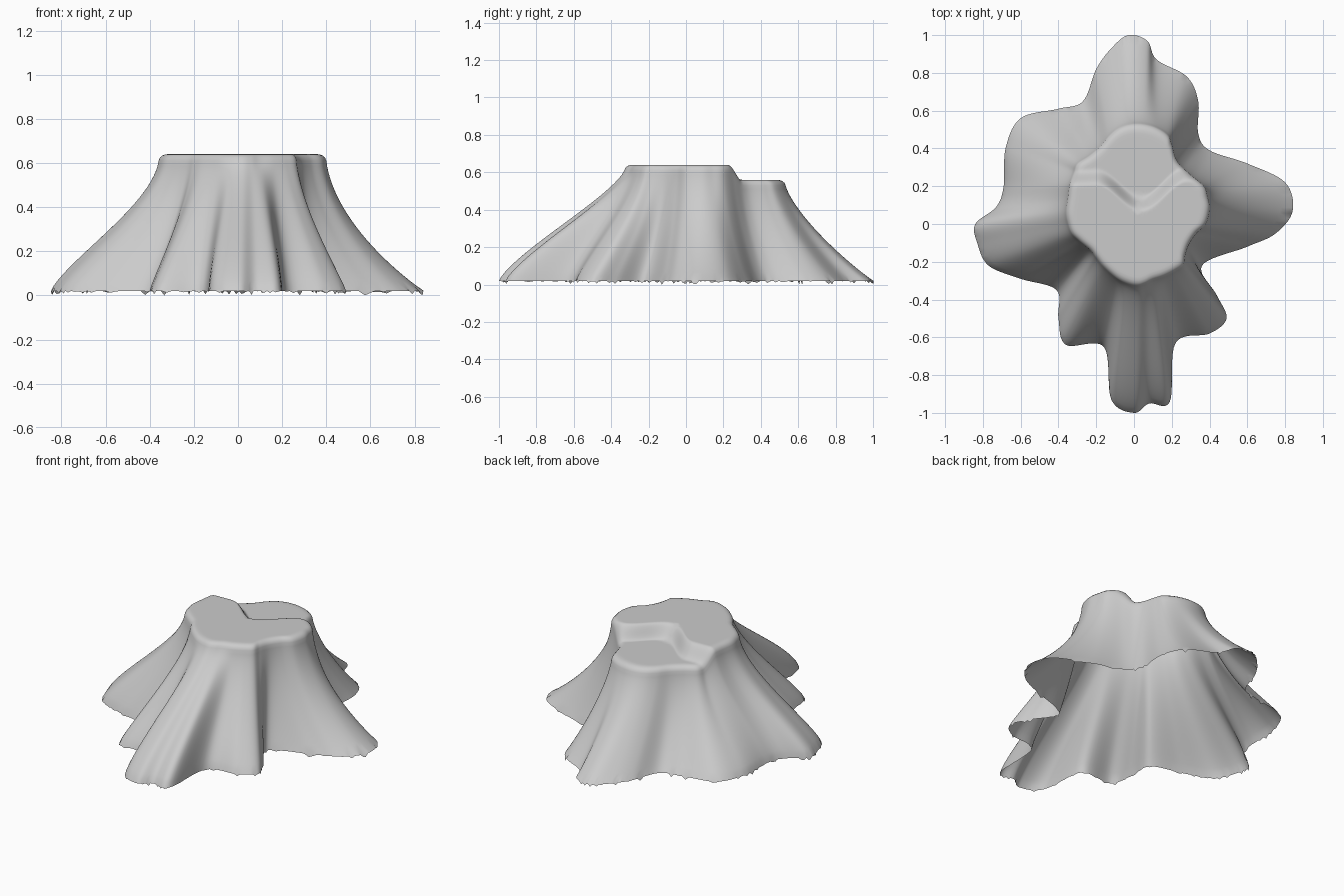
import bpy
import bmesh
import random
from mathutils import Vector

random.seed(4)
STEPS = 9              # samples between outline points
WALL_RINGS = 26
CENTRE = Vector((0.02, 0.08))

# Outlines in hundredths of a unit: root flare at the ground, paired with the cut rim
ground = [(84, 7), (80, 22), (60, 32), (40, 39), (34, 48), (34, 65), (28, 78), (12, 87), (7, 97),
          (-3, 100), (-12, 93), (-20, 82), (-27, 65), (-40, 61), (-60, 56), (-68, 40), (-69, 20),
          (-73, 9), (-84, 0), (-83, -10), (-77, -22), (-60, -29), (-41, -35), (-40, -50),
          (-36, -64), (-16, -65), (-12, -93), (0, -100), (8, -95), (19, -94), (22, -63),
          (40, -58), (49, -50), (44, -38), (36, -22), (60, -12), (75, -5)]
rim = [(40, 8), (39, 14), (37, 20), (30, 26), (23, 33), (20, 42), (18, 47), (12, 51), (5, 53),
       (-2, 53), (-8, 51), (-13, 47), (-18, 41), (-24, 36), (-30, 32), (-32, 27), (-34, 21),
       (-35, 14), (-36, 6), (-35, 0), (-33, -5), (-29, -9), (-23, -14), (-20, -18),
       (-16, -23), (-9, -29), (-3, -32), (2, -33), (6, -32), (10, -30), (16, -28),
       (22, -25), (26, -22), (27, -17), (29, -11), (33, -5), (38, 0)]


def closed_spline(points):
    """Smooth closed curve through the points."""
    pts = [Vector(p) / 100 for p in points]
    count = len(pts)
    result = []
    for i in range(count):
        a, b, c, d = (pts[(i + k) % count] for k in (-1, 0, 1, 2))
        for s in range(STEPS):
            t = s / STEPS
            result.append(b + (c - a) * t / 2 + (a - b * 2.5 + c * 2 - d / 2) * t ** 2
                          + (b * 3 - a - c * 3 + d) * t ** 3 / 2)
    return result


def smoothstep(low, high, value):
    t = min(1, max(0, (value - low) / (high - low)))
    return t * t * (3 - 2 * t)


def cut_height(p):
    """Height of the sawn top: a high front part and a lower step at the back."""
    edge = 0.06 + 0.04 * p.x + 0.15 * smoothstep(0, 0.24, abs(p.x - 0.04))
    return 0.64 - 0.08 * smoothstep(edge, edge + 0.09, p.y)


def flare(out, t):
    """Share of the root spread left at height t; the front and left roots bulge more."""
    bulge = 0.95 + 0.42 * max(-out.x, -out.y, 0) ** 4
    power = 1.8 - 0.4 * out.y ** 2
    return 0.87 * (1 - t ** bulge) ** power + 0.13 * (1 - t)


def add_ring(bm, points):
    return [bm.verts.new(p) for p in points]


def bridge(bm, lower, upper):
    count = len(lower)
    for i in range(count):
        j = (i + 1) % count
        bm.faces.new((lower[i], lower[j], upper[j], upper[i]))


outer = closed_spline(ground)
inner = closed_spline(rim)
bm = bmesh.new()
rings = []

# Flared bark wall with a slightly ragged ground edge
for k in range(WALL_RINGS):
    t = k / (WALL_RINGS - 1)
    ring = []
    for g, r in zip(outer, inner):
        p = r.lerp(g, flare((g - CENTRE).normalized(), t))
        z = 0.02 + (cut_height(r) - 0.05) * t
        if k == 0:
            z -= 0.02 * random.random() ** 8
        ring.append((p.x, p.y, z))
    rings.append(add_ring(bm, ring))

# Rounded rim and stepped cut surface
rim_insets = [(0.985, 0.016), (0.955, 0.006), (0.92, 0.001)]
top_insets = [(0.88 * (1 - s / 20), 0) for s in range(20)]
for scale, drop in rim_insets + top_insets:
    ring = []
    for r in inner:
        p = CENTRE + (r - CENTRE) * scale
        ring.append((p.x, p.y, cut_height(p) - drop))
    rings.append(add_ring(bm, ring))
for lower, upper in zip(rings, rings[1:]):
    bridge(bm, lower, upper)
bm.faces.new(rings[-1])

cube = bpy.data.objects.get("Cube")
if cube:
    bpy.data.objects.remove(cube, do_unlink=True)

mesh = bpy.data.meshes.new("tree_stump")
bm.to_mesh(mesh)
bm.free()
mesh.shade_smooth()
stump = bpy.data.objects.new("tree_stump", mesh)
bpy.context.collection.objects.link(stump)

# Plain grey finish
grey = bpy.data.materials.new("light_grey")
grey.use_nodes = True
colour = (0.6, 0.6, 0.6, 1)
grey.diffuse_color = colour
grey.node_tree.nodes["Principled BSDF"].inputs["Base Color"].default_value = colour
mesh.materials.append(grey)
